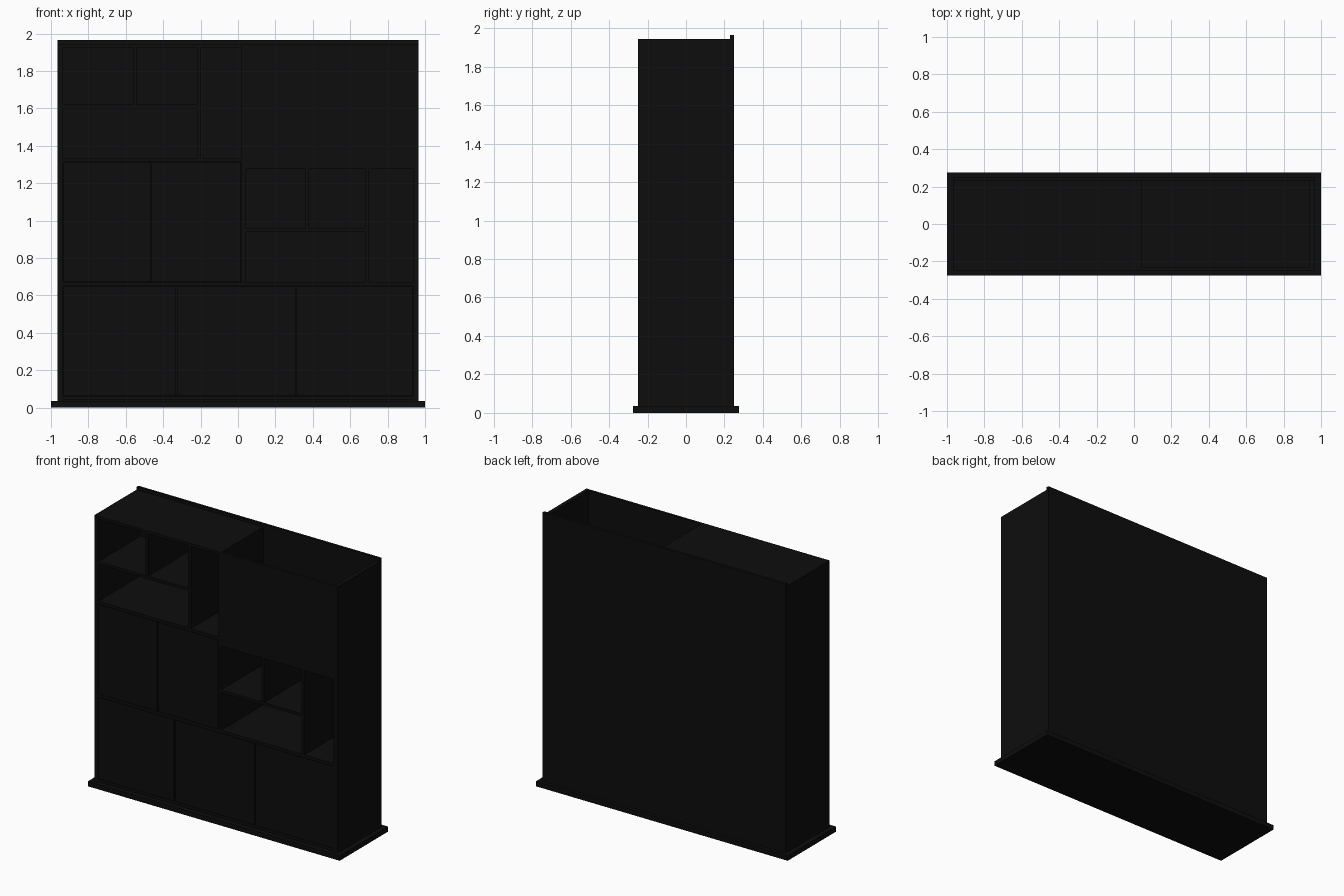
import bpy

if "Cube" in bpy.data.objects:
    bpy.data.objects.remove(bpy.data.objects["Cube"])

black = bpy.data.materials.new("black_lacquer")
black.diffuse_color = (0.004, 0.004, 0.004, 1)
black.use_nodes = True
black.node_tree.nodes["Principled BSDF"].inputs["Base Color"].default_value = black.diffuse_color

FRONT, BACK = -0.25, 0.23      # carcass depth, back panel sits behind
T = 0.02                       # board thickness
G = 0.003                      # half gap around doors


def box(name, x0, x1, y0, y1, z0, z1):
    bpy.ops.mesh.primitive_cube_add(size=1, location=((x0 + x1) / 2, (y0 + y1) / 2, (z0 + z1) / 2))
    ob = bpy.context.object
    ob.name = name
    ob.scale = (x1 - x0, y1 - y0, z1 - z0)
    bpy.ops.object.transform_apply(location=False, rotation=False, scale=True)
    ob.data.materials.append(black)
    return ob


def shelf(name, x0, x1, z, y0=FRONT):
    box(name, x0, x1, y0, BACK, z - T / 2, z + T / 2)


def upright(name, x, z0, z1, y0=FRONT):
    box(name, x - T / 2, x + T / 2, y0, BACK, z0, z1)


def door(name, x0, x1, z0, z1):
    box(name, x0 + G, x1 - G, FRONT, FRONT + T, z0 + G, z1 - G)


# plinth, back and sides
box("plinth", -1, 1, -0.275, 0.275, 0, 0.035)
box("back_panel", -0.965, 0.965, BACK, 0.25, 0.035, 1.965)
for s, n in ((-1, "left"), (1, "right")):
    x = sorted((s * 0.965, s * 0.935))
    box("side_" + n, x[0], x[1], FRONT, BACK, 0.035, 1.945)

# main boards
shelf("bottom_board", -0.935, 0.935, 0.05)
shelf("lower_board", -0.935, 0.935, 0.66)
shelf("upper_left_board", -0.935, 0.02, 1.325)
shelf("upper_right_board", 0.04, 0.935, 1.285)
upright("centre_divider", 0.03, 0.67, 1.945)

# upper left open shelves, with a top board over each bay
upright("upper_divider", -0.21, 1.335, 1.945)
upright("upper_short_divider", -0.55, 1.62, 1.945)
shelf("upper_shelf", -0.935, -0.22, 1.61)
for i, (a, b) in enumerate(((-0.935, -0.56), (-0.54, -0.22), (-0.20, 0.02))):
    shelf(f"top_board_{i}", a, b, 1.935)

# right middle open shelves
upright("middle_divider", 0.69, 0.67, 1.275)
upright("middle_short_divider", 0.37, 0.96, 1.275)
shelf("middle_shelf", 0.04, 0.68, 0.95)

# large upper right front, open at the top
box("upper_right_front", 0.04, 0.935, FRONT, FRONT + T, 1.295, 1.945)

# lower doors and their partitions
xs = (-0.935, -0.33, 0.31, 0.935)
for i in range(3):
    door(f"lower_door_{i}", xs[i], xs[i + 1], 0.06, 0.65)
for x in xs[1:3]:
    upright("lower_partition", x, 0.06, 0.65, FRONT + T)

# middle left doors
door("middle_door_left", -0.935, -0.465, 0.67, 1.315)
door("middle_door_right", -0.465, 0.02, 0.67, 1.315)
upright("middle_partition", -0.465, 0.67, 1.315, FRONT + T)
